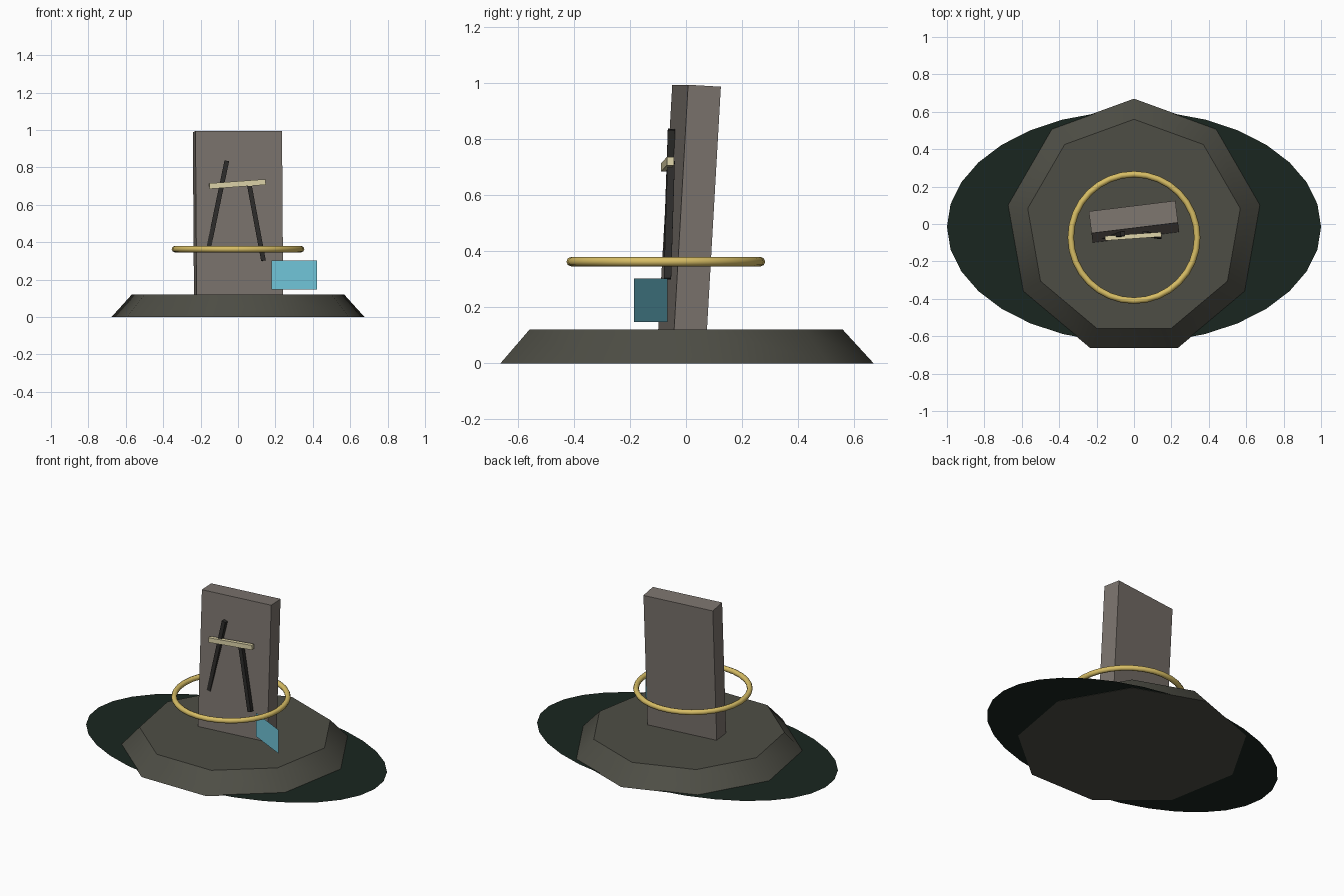
import bpy, bmesh
from math import radians
from mathutils import Vector, Matrix

if "Cube" in bpy.data.objects:
    bpy.data.objects.remove(bpy.data.objects["Cube"])


def finish(obj, name, color):
    obj.name = name
    mat = bpy.data.materials.new(name + "_color")
    mat.diffuse_color = (*color, 1)
    mat.use_nodes = True
    mat.node_tree.nodes["Principled BSDF"].inputs["Base Color"].default_value = mat.diffuse_color
    obj.data.materials.append(mat)
    return obj


def smooth(obj, angle):
    bpy.ops.object.select_all(action='DESELECT')
    obj.select_set(True)
    bpy.context.view_layer.objects.active = obj
    bpy.ops.object.shade_smooth_by_angle(angle=radians(angle))


def mesh_object(bm, name, color):
    me = bpy.data.meshes.new(name)
    bm.to_mesh(me)
    bm.free()
    obj = bpy.data.objects.new(name, me)
    bpy.context.collection.objects.link(obj)
    return finish(obj, name, color)


def box(name, size, matrix, color):
    bm = bmesh.new()
    bmesh.ops.create_cube(bm, size=1, matrix=matrix @ Matrix.Diagonal((*size, 1)))
    return mesh_object(bm, name, color)


def bar(name, a, b, width, depth, color):
    """Square bar from a to b, its depth facing the front."""
    a, b = Vector(a), Vector(b)
    z = (b - a).normalized()
    y = Vector((0, 1, 0))
    y = (y - z * y.dot(z)).normalized()
    rot = Matrix((y.cross(z), y, z)).transposed().to_4x4()
    return box(name, (width, depth, (b - a).length),
               Matrix.Translation((a + b) / 2) @ rot, color)


# flat oval ground patch
bm = bmesh.new()
bmesh.ops.create_circle(bm, cap_ends=True, segments=32, radius=1,
                        matrix=Matrix.Translation((0, -0.015, 0.004)) @ Matrix.Diagonal((1, 0.62, 1, 1)))
mesh_object(bm, "ground_patch", (0.010, 0.019, 0.014))

# nine-sided tapered base
bm = bmesh.new()
bmesh.ops.create_cone(bm, cap_ends=True, segments=9, radius1=0.687, radius2=0.577,
                      depth=0.12, matrix=Matrix.Translation((0, -0.017, 0.06)))
smooth(mesh_object(bm, "stone_base", (0.076, 0.076, 0.06)), 35)

# leaning slab
tilt = Matrix.Rotation(radians(7), 4, 'Z') @ Matrix.Rotation(radians(-3.3), 4, 'X')
box("standing_slab", (0.466, 0.118, 0.90),
    Matrix.Translation((0, 0.012, 0.542)) @ tilt, (0.20, 0.175, 0.155))

# carved strokes on the slab front
dark = (0.026, 0.025, 0.023)
bar("left_stroke", (-0.158, -0.068, 0.363), (-0.06, -0.052, 0.835), 0.025, 0.026, dark)
bar("right_stroke", (0.136, -0.066, 0.302), (0.058, -0.053, 0.72), 0.025, 0.026, dark)
bar("cross_stroke", (-0.153, -0.0765, 0.700), (0.147, -0.0555, 0.722), 0.03, 0.025, (0.73, 0.66, 0.40))

# floating ring
bpy.ops.mesh.primitive_torus_add(major_segments=32, minor_segments=8, major_radius=0.338,
                                 minor_radius=0.017, location=(0, -0.072, 0.363))
ring = finish(bpy.context.object, "floating_ring", (0.68, 0.51, 0.13))
smooth(ring, 60)

# thin upright panel
bm = bmesh.new()
bm.faces.new([bm.verts.new(p) for p in ((0.178, -0.066, 0.148), (0.423, -0.186, 0.148),
                                        (0.423, -0.186, 0.303), (0.178, -0.066, 0.303))])
mesh_object(bm, "glow_panel", (0.17, 0.58, 0.72))
